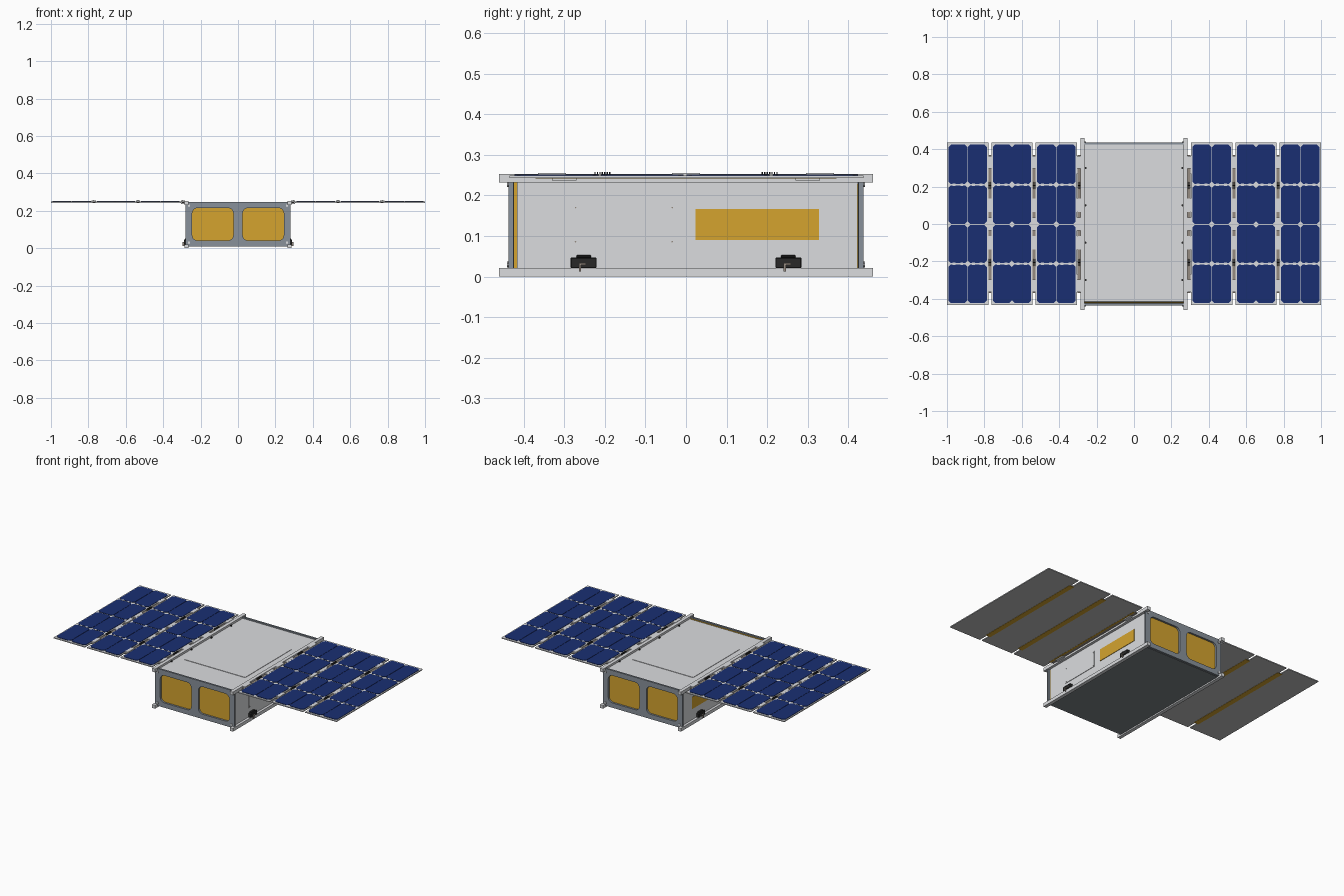
import bpy, bmesh, math
from mathutils import Matrix, Vector

cube = bpy.data.objects.get("Cube")
if cube:
    bpy.data.objects.remove(cube, do_unlink=True)


def material(name, r, g, b):
    m = bpy.data.materials.new(name)
    m.use_nodes = True
    m.diffuse_color = (r, g, b, 1)
    m.node_tree.nodes["Principled BSDF"].inputs["Base Color"].default_value = (r, g, b, 1)
    return m


LIGHT = material("light_aluminium", .71, .72, .74)
FRAME = material("frame_grey", .25, .285, .325)
GOLD = material("gold_foil", .66, .37, .028)
BLUE = material("cell_blue", .01, .028, .17)
FLOOR = material("dark_floor", .2, .225, .235)
UNDER = material("panel_underside", .52, .52, .52)
BLACK = material("black_plastic", .022, .022, .022)
STEEL = material("hinge_steel", .3, .26, .22)


def finish(name, bm, *mats):
    bmesh.ops.recalc_face_normals(bm, faces=bm.faces)
    me = bpy.data.meshes.new(name)
    bm.to_mesh(me)
    bm.free()
    for m in mats:
        me.materials.append(m)
    ob = bpy.data.objects.new(name, me)
    bpy.context.collection.objects.link(ob)
    return ob


def add_box(bm, x0, x1, y0, y1, z0, z1):
    size = Matrix.Diagonal((abs(x1 - x0), abs(y1 - y0), abs(z1 - z0), 1))
    mid = Matrix.Translation(((x0 + x1) / 2, (y0 + y1) / 2, (z0 + z1) / 2))
    bmesh.ops.create_cube(bm, size=1, matrix=mid @ size)


def boxes(name, mat, *spans):
    bm = bmesh.new()
    for s in spans:
        add_box(bm, *s)
    return finish(name, bm, mat)


def add_rod(bm, radius, depth, centre, axis, sides=10):
    turn = Vector((0, 0, 1)).rotation_difference(Vector(axis)).to_matrix().to_4x4()
    bmesh.ops.create_cone(bm, cap_ends=True, segments=sides, radius1=radius, radius2=radius,
                          depth=depth, matrix=Matrix.Translation(centre) @ turn)


def thicken(bm, faces, offset):
    ext = bmesh.ops.extrude_face_region(bm, geom=faces)
    moved = [g for g in ext["geom"] if isinstance(g, bmesh.types.BMVert)]
    bmesh.ops.translate(bm, verts=moved, vec=offset)


def rounded(cx, cz, w, h, r, steps=6):
    """Rounded rectangle outline in the xz plane."""
    pts = []
    for k, (sx, sz) in enumerate(((1, 1), (-1, 1), (-1, -1), (1, -1))):
        for i in range(steps + 1):
            a = math.pi / 2 * (k + i / steps)
            pts.append((cx + sx * (w / 2 - r) + r * math.cos(a),
                        cz + sz * (h / 2 - r) + r * math.sin(a)))
    return pts


def end_frame(name, y0, y1):
    """Plate with two rounded window openings."""
    bm = bmesh.new()
    loops = [[(.275, .01), (.275, .248), (-.275, .248), (-.275, .01)]]
    loops += [rounded(s * .135, .128, .22, .175, .03) for s in (-1, 1)]
    edges = []
    for pts in loops:
        vs = [bm.verts.new((x, y0, z)) for x, z in pts]
        edges += [bm.edges.new((vs[i - 1], vs[i])) for i in range(len(vs))]
    bmesh.ops.triangle_fill(bm, use_beauty=True, edges=edges, normal=(0, -1, 0))
    thicken(bm, bm.faces[:], (0, y1 - y0, 0))
    return finish(name, bm, FRAME)


# Body: deck, floor and raised cover
boxes("top_deck", LIGHT, (-.266, .266, -.414, .424, .228, .24))
boxes("deck_cover", LIGHT, (-.215, .215, -.235, .235, .24, .2425))
boxes("floor_plate", FLOOR, (-.266, .266, -.424, .424, .008, .02))

# Corner rails
boxes("corner_rails", LIGHT, *[
    (s * .264, s * .286, -.46, .46, z, z + .021) for s in (-1, 1) for z in (0, .232)])

# Ends: foil sheet, framed windows, posts and screws
for label, s, foil_top in (("front", -1, .241), ("back", 1, .228)):
    boxes(label + "_foil_sheet", GOLD, (-.266, .266, s * .4165, s * .4235, .02, foil_top))
    end_frame(label + "_window_frame", s * .424, s * .436)
    boxes(label + "_posts", FRAME, *[
        (t * .264, t * .28, s * .425, s * .437, .02, .234) for t in (-1, 1)])
    bm = bmesh.new()
    for x in (-.262, .262):
        for z in (.03, .228):
            add_rod(bm, .007, .006, (x, s * .438, z), (0, 1, 0))
    finish(label + "_screws", bm, LIGHT)

# Deck screws along the rails
bm = bmesh.new()
for s in (-1, 1):
    for y in (-.3, -.1, .1, .3):
        add_rod(bm, .006, .006, (s * .259, y, .242), (0, 0, 1))
finish("deck_screws", bm, BLACK)


def octagon_cell(bm, x0, x1, y0, y1, z0, z1, c=.013):
    pts = [(x0 + c, y0), (x1 - c, y0), (x1, y0 + c), (x1, y1 - c),
           (x1 - c, y1), (x0 + c, y1), (x0, y1 - c), (x0, y0 + c)]
    face = bm.faces.new([bm.verts.new((x, y, z0)) for x, y in pts])
    thicken(bm, [face], (0, 0, z1 - z0))


PANELS = [(.304, .527), (.542, .763), (.779, 1)]
ROWS = [(-.422, -.216), (-.209, -.006), (.001, .206), (.214, .424)]

for label, s in (("left", 1), ("right", -1)):
    # Side wall, foil patch, thin cover and its corner screws
    boxes(label + "_side_wall", LIGHT, (s * .26, s * .27, -.4155, .422, .02, .233))
    boxes(label + "_foil_patch", GOLD, (s * .27, s * .273, .023, .327, .09, .166))
    boxes(label + "_side_cover", LIGHT, (s * .27, s * .273, -.28, -.026, .078, .178))
    bm = bmesh.new()
    for y in (-.272, -.034):
        for z in (.086, .17):
            add_rod(bm, .002, .004, (s * .273, y, z), (1, 0, 0), 8)
    finish(label + "_cover_screws", bm, STEEL)

    # Release latches low on the side
    for part, y in (("front", -.252), ("back", .252)):
        latch = boxes(f"{label}_{part}_latch", BLACK,
                      (s * .27, s * .29, y - .032, y + .032, .021, .047),
                      (s * .27, s * .284, y - .018, y + .018, .046, .053))
        b = latch.modifiers.new("edge", 'BEVEL')
        b.width, b.segments = .002, 1
        boxes(f"{label}_{part}_latch_hook", STEEL,
              (s * .286, s * .296, y - .012, y - .006, .012, .032),
              (s * .289, s * .296, y - .012, y + .006, .028, .033))

    # Wing panels: light on top, grey beneath
    bm = bmesh.new()
    for a, b in PANELS:
        add_box(bm, s * a, s * b, -.434, .437, .243, .249)
    for f in bm.faces:
        f.normal_update()
        f.material_index = 1 if f.normal.z < -.5 else 0
    finish(label + "_wing_panels", bm, LIGHT, UNDER)

    # Solar cells: two columns of four per panel, joined by small tabs
    bm = bmesh.new()
    tabs = []
    for a, b in PANELS:
        mid = (a + b) / 2
        for x0, x1 in ((a + .008, mid - .001), (mid + .001, b - .008)):
            for y0, y1 in ROWS:
                octagon_cell(bm, *sorted((s * x0, s * x1)), y0, y1, .249, .2515)
            for y in (-.2125, .21):
                for t in (.3, .7):
                    x = x0 + (x1 - x0) * t
                    tabs.append((s * (x - .008), s * (x + .008), y - .006, y + .006, .249, .2525))
    finish(label + "_solar_cells", bm, BLUE)
    boxes(label + "_cell_tabs", LIGHT, *tabs)

    # Hinges: plates, bars, spring coils and flex strips along each fold
    plates, bars, strips = [], [], []
    springs = bmesh.new()
    for n, x in enumerate((.295, .5345, .771)):
        for y in (-.33, 0, .33):
            plates.append((s * (x - .011), s * (x + .011), y - .034, y + .034, .247, .255))
        for y in (-.1, .1):
            plates.append((s * (x - .009), s * (x + .009), y - .037, y + .037, .2435, .25))
        for y in (-.206, .206):
            for i in range(7):
                add_rod(springs, .007, .003, (s * x, y + (i - 3) * .006, .25), (0, 1, 0))
        bars.append((s * (x - .008), s * (x + .008), -.37, .37, .2426, .2445))
        if n:
            strips.append((s * (x - .016), s * (x + .016), -.37, .37, .241, .2425))
    boxes(label + "_hinge_plates", LIGHT, *plates)
    boxes(label + "_hinge_bars", STEEL, *bars)
    boxes(label + "_flex_strips", GOLD, *strips)
    finish(label + "_hinge_springs", springs, BLACK)

    # Brackets and strip joining the wing to the body
    boxes(label + "_root_brackets", LIGHT, *[
        (s * .284, s * .306, y - .03, y + .03, .236, .242) for y in (-.3, .3)])
    boxes(label + "_root_strip", GOLD, (s * .304, s * .316, -.37, .37, .2415, .2425))
